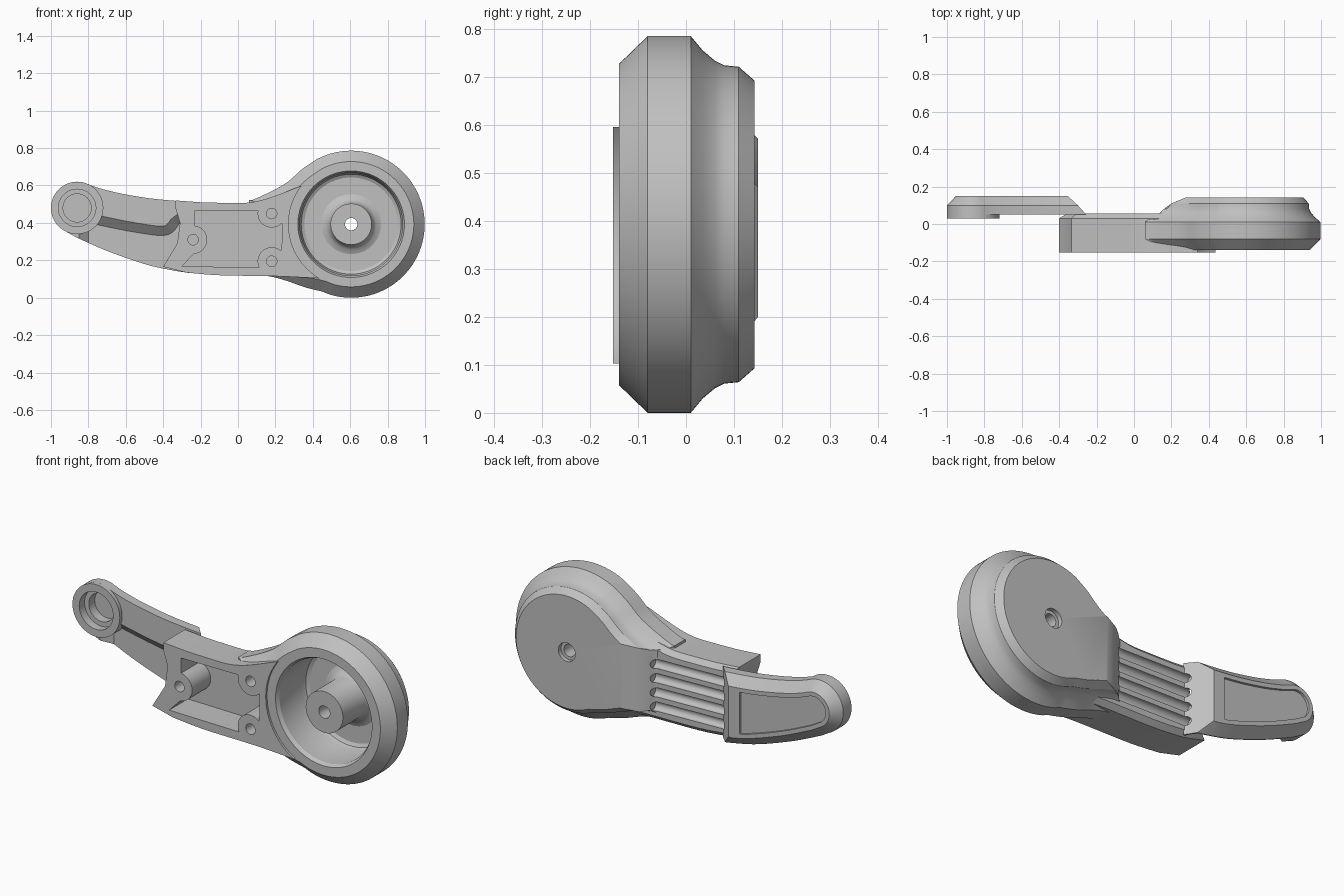
import bpy, bmesh, math

cube = bpy.data.objects.get("Cube")
if cube:
    bpy.data.objects.remove(cube, do_unlink=True)

grey = bpy.data.materials.new("plain grey")
grey.use_nodes = True
COLOUR = (0.53, 0.53, 0.53, 1)
grey.diffuse_color = COLOUR
grey.node_tree.nodes["Principled BSDF"].inputs["Base Color"].default_value = COLOUR

WHEEL = (0.605, 0.393)
TIP = (-0.86, 0.48)
R = 0.393


def arc(centre, radius, start=0, end=360, steps=72):
    """Points on an arc in the x-z plane; a full turn leaves out the repeated point."""
    count = steps if end - start >= 360 else steps + 1
    angles = [math.radians(start + (end - start) * i / steps) for i in range(count)]
    return [(centre[0] + radius * math.cos(a), centre[1] + radius * math.sin(a)) for a in angles]


def curve(points, steps=5):
    """Smooth open curve through the points."""
    p = [points[0]] + points + [points[-1]]
    out = []
    for a, b, c, d in zip(p, p[1:], p[2:], p[3:]):
        for i in range(steps):
            t = i / steps
            out.append(tuple(0.5 * (2 * b[k] + (c[k] - a[k]) * t
                       + (2 * a[k] - 5 * b[k] + 4 * c[k] - d[k]) * t * t
                       + (3 * b[k] - a[k] - 3 * c[k] + d[k]) * t ** 3) for k in (0, 1)))
    return out + [points[-1]]


def inset(points, amount):
    """Move a counter-clockwise outline inward with mitred corners."""
    out = []
    for i, (x, z) in enumerate(points):
        (ax, az), (bx, bz) = points[i - 1], points[(i + 1) % len(points)]
        l1, l2 = math.hypot(x - ax, z - az), math.hypot(bx - x, bz - z)
        n1 = ((az - z) / l1, (x - ax) / l1)
        n2 = ((z - bz) / l2, (bx - x) / l2)
        k = amount / max(0.4, 1 + n1[0] * n2[0] + n1[1] * n2[1])
        out.append((x + (n1[0] + n2[0]) * k, z + (n1[1] + n2[1]) * k))
    return out


def trim(points, low, high):
    """Square off an outline at the x limits, gathering the outer points at two corners."""
    inside = [p for p in points if low <= p[0] <= high]
    outside = [p for p in points if not low <= p[0] <= high]
    if not outside:
        return points
    limit = low if outside[0][0] < low else high
    middle = (max(p[1] for p in outside) + min(p[1] for p in outside)) / 2
    upper = min((p for p in inside if p[1] > middle), key=lambda p: abs(p[0] - limit))[1]
    lower = min((p for p in inside if p[1] <= middle), key=lambda p: abs(p[0] - limit))[1]
    return [p if low <= p[0] <= high else (limit, upper if p[1] > middle else lower)
            for p in points]


def stack(name, outline, layers, lows=None, highs=None):
    """Solid made of (y, inset) layers; lows and highs limit x on each layer."""
    bm = bmesh.new()
    rings = []
    for i, (y, amount) in enumerate(layers):
        ring = trim(inset(outline, amount), lows[i] if lows else -9, highs[i] if highs else 9)
        rings.append([bm.verts.new((x, y, z)) for x, z in ring])
    n = len(outline)
    for a, b in zip(rings, rings[1:]):
        for i in range(n):
            j = (i + 1) % n
            bm.faces.new((a[i], b[i], b[j], a[j]))
    bm.faces.new(rings[0])
    bm.faces.new(rings[-1][::-1])
    bmesh.ops.remove_doubles(bm, verts=bm.verts, dist=0.0002)
    mesh = bpy.data.meshes.new(name)
    bm.to_mesh(mesh)
    bm.free()
    mesh.materials.append(grey)
    obj = bpy.data.objects.new(name, mesh)
    bpy.context.collection.objects.link(obj)
    return obj


def cylinder(name, centre, radius, y0, y1, steps=48):
    return stack(name, arc(centre, radius, steps=steps), [(y0, 0), (y1, 0)])


def activate(obj):
    bpy.ops.object.select_all(action="DESELECT")
    obj.select_set(True)
    bpy.context.view_layer.objects.active = obj


def cut(obj, *cutters):
    activate(obj)
    for cutter in cutters:
        mod = obj.modifiers.new("cut", "BOOLEAN")
        mod.operation, mod.solver, mod.object = "DIFFERENCE", "EXACT", cutter
        bpy.ops.object.modifier_apply(modifier=mod.name)


# Wheel housing that tapers into the neck
neck_top = curve([(0.42, 0.74), (0.34, 0.685), (0.26, 0.615), (0.15, 0.555), (0.04, 0.507)])
neck_bottom = curve([(0.04, 0.119), (0.16, 0.115), (0.26, 0.09), (0.36, 0.055), (0.45, 0.033)])
housing = stack("wheel_housing", arc(WHEEL, R, -108, 116) + neck_top + neck_bottom,
                [(-0.14, 0.058), (-0.08, 0), (0.01, 0), (0.035, 0.03), (0.06, 0.051),
                 (0.08, 0.061), (0.11, 0.064), (0.143, 0.093)],
                lows=[0.15, 0.06, 0.06, 0.09, 0.14, 0.16, 0.2, 0.28])

# Body with a bevelled back rim; long end segments keep the mitred corners clean
body_top = [(0.44, 0.615)] + curve([(0.33, 0.595), (0.2, 0.545), (0.12, 0.52), (0.04, 0.507),
                                    (-0.08, 0.507), (-0.2, 0.51)]) + [(-0.335, 0.52)]
body_end = [(-0.335, 0.48), (-0.31, 0.4), (-0.325, 0.29), (-0.4, 0.165)]
body_bottom = curve([(-0.28, 0.135), (-0.1, 0.12), (0.2, 0.115), (0.35, 0.108)]) + [(0.5, 0.1)]
body = stack("body", body_top + body_end + body_bottom,
             [(-0.152, 0), (0.03, 0), (0.055, 0.025)])

# Arm with a bevelled back
arm_outline = arc(TIP, 0.14, 62, 235, 30) + curve(
    [(-0.87, 0.325), (-0.7, 0.25), (-0.5, 0.18), (-0.36, 0.148), (-0.25, 0.13)]) + curve(
    [(-0.25, 0.512), (-0.36, 0.52), (-0.5, 0.535), (-0.65, 0.562), (-0.75, 0.588)])
arm = stack("arm", arm_outline, [(0.05, 0), (0.1, 0), (0.15, 0.048)],
            highs=[-0.255, -0.3, -0.355])
tip = cylinder("arm_tip", TIP, 0.14, 0.03, 0.1)

# Cutters
cavity = stack("cavity_cutter", arc(WHEEL, 0.285),
               [(-0.3, 0), (-0.14, 0), (-0.12, 0.01), (0.07, 0.01), (0.09, 0.018), (0.1, 0.035)])
clearance = cylinder("clearance_cutter", WHEEL, 0.335, -0.3, 0.3, 72)
back_hole = cylinder("back_hole_cutter", WHEEL, 0.05, 0.0, 0.3)
axle_hole = cylinder("axle_hole_cutter", WHEEL, 0.033, -0.3, 0.3)
pocket = stack("pocket_cutter", [(-0.23, 0.465), (-0.23, 0.24), (-0.3, 0.168), (0.22, 0.16),
                                 (0.235, 0.3), (0.235, 0.44), (0.22, 0.465)],
               [(-0.3, 0), (0.005, 0)])
ridge = curve([(-0.31, 0.4), (-0.38, 0.335), (-0.55, 0.35), (-0.8, 0.4)])
step = stack("step_cutter", ridge + [(-0.8, 0.05), (-0.31, 0.05)],
             [(0.02, -0.06), (0.05, -0.05), (0.095, 0)])
tip_holes = [cylinder("tip_hole_cutter", TIP, 0.1, -0.1, 0.075),
             cylinder("tip_bore_cutter", TIP, 0.075, -0.1, 0.125)]
panel = stack("panel_cutter", arm_outline, [(0.137, 0.07), (0.3, 0.07)], highs=[-0.42, -0.42])
grooves = []
for i in range(4):
    z = 0.2 + 0.076 * i
    bpy.ops.mesh.primitive_cylinder_add(vertices=24, radius=0.025, depth=0.46,
                                        location=(-0.07, 0.053, z),
                                        rotation=(0, math.radians(91.5), 0))
    groove = bpy.context.object
    groove.name = "groove_cutter"
    grooves.append(groove)

cut(housing, pocket, cavity, back_hole, *grooves)
cut(body, clearance, pocket, *grooves)
cut(arm, step, panel, *tip_holes, *grooves)
cut(tip, *tip_holes)

# Hub with a fillet at its foot
hub = stack("hub", arc(WHEEL, 0.11), [(-0.135, 0), (0.05, 0), (0.075, -0.01), (0.09, -0.025),
                                      (0.1, -0.05), (0.12, -0.05)])
cut(hub, axle_hole)

# Screw bosses
parts = [housing, body, arm, tip, hub]
helpers = [cavity, clearance, back_hole, axle_hole, pocket, step, panel] + tip_holes + grooves
for name, x, z in (("upper", 0.18, 0.45), ("lower", 0.18, 0.195), ("end", -0.24, 0.31)):
    boss = cylinder(name + "_boss", (x, z), 0.075, -0.152, 0.015)
    bore = cylinder(name + "_bore_cutter", (x, z), 0.028, -0.3, -0.02, 24)
    cut(boss, bore)
    if name != "end":
        cut(boss, clearance)
    cut(body, bore)
    cut(housing, bore)
    parts.append(boss)
    helpers.append(bore)

for helper in helpers:
    bpy.data.objects.remove(helper, do_unlink=True)
for part in parts:
    activate(part)
    bpy.ops.object.shade_smooth_by_angle(angle=math.radians(25))
